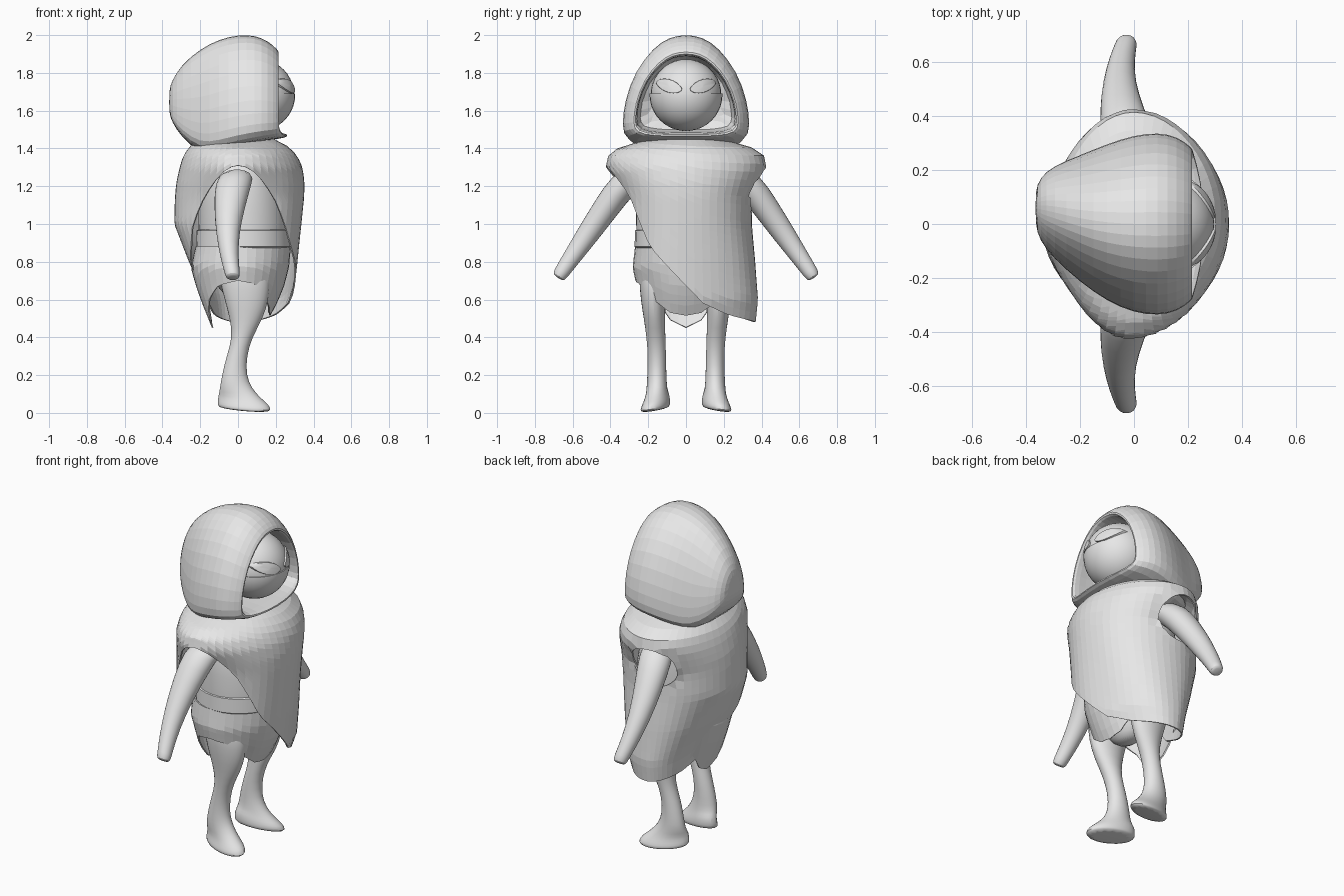
import bpy, bmesh, math
from mathutils import Vector

if "Cube" in bpy.data.objects:
    bpy.data.objects.remove(bpy.data.objects["Cube"])

grey = bpy.data.materials.new("light_grey")
grey.diffuse_color = (0.8, 0.8, 0.8, 1)
grey.use_nodes = True
grey.node_tree.nodes["Principled BSDF"].inputs["Base Color"].default_value = grey.diffuse_color
TAU = 2 * math.pi


def finish(name, bm, smooth=True):
    bmesh.ops.recalc_face_normals(bm, faces=bm.faces)
    me = bpy.data.meshes.new(name)
    bm.to_mesh(me)
    bm.free()
    me.materials.append(grey)
    ob = bpy.data.objects.new(name, me)
    bpy.context.collection.objects.link(ob)
    for o in bpy.context.selected_objects:
        o.select_set(False)
    ob.select_set(True)
    bpy.context.view_layer.objects.active = ob
    if smooth:
        bpy.ops.object.shade_smooth_by_angle(angle=math.radians(40))
    return ob


def loft(rings, caps=True):
    bm = bmesh.new()
    vs = [[bm.verts.new(p) for p in r] for r in rings]
    n = len(vs[0])
    for a, b in zip(vs, vs[1:]):
        for i in range(n):
            bm.faces.new((a[i], a[(i + 1) % n], b[(i + 1) % n], b[i]))
    if caps:
        bm.faces.new(vs[0])
        bm.faces.new(vs[-1])
    return bm


def subdivide(ob, levels=1):
    m = ob.modifiers.new("round", 'SUBSURF')
    m.levels = m.render_levels = levels


def lookup(table, key):
    """Linear lookup in rows sorted by their first value."""
    if key <= table[0][0]:
        return table[0][1:]
    for a, b in zip(table, table[1:]):
        if key <= b[0]:
            t = (key - a[0]) / (b[0] - a[0])
            return [p + (q - p) * t for p, q in zip(a[1:], b[1:])]
    return table[-1][1:]


def cloth(table, top, hem, cols, rows, fold=0.0):
    """Draped sheet: table rows are z, front, back, half width, shoulder flare."""
    rings = []
    for r in range(rows + 1):
        ring = []
        for c in range(cols):
            a = TAU * c / cols
            z = top + (hem(a) - top) * r / rows
            f, b, w, flare = lookup(table, z)
            k = 1 + fold * math.sin(5 * a + 4 * z) * r / rows
            ca, sa = math.cos(a), math.sin(a)
            bulge = flare * abs(sa) ** (1 if sa > 0 else 3)
            ring.append((k * ca * (f if ca > 0 else b), k * (w + bulge) * sa, z))
        rings.append(ring)
    return loft(rings, caps=False)


def thicken(ob):
    m = ob.modifiers.new("thickness", 'SOLIDIFY')
    m.thickness = 0.008
    m.offset = -1


# Hood: sections stacked from back to front, then turned in to a cavity
# (x, half width, low z, high z, lower lip, sideways shift)
half = [(0, 0), (.6, 0), (.96, .04), (1.01, .15), (.97, .39), (.8, .67),
        (.52, .88), (.26, .98), (0, 1.0)]
outline = half + [(-u, v) for u, v in half[-2:0:-1]]
sections = [(-.365, .06, 1.59, 1.71, 0, .06), (-.35, .115, 1.54, 1.76, 0, .055),
            (-.3, .17, 1.46, 1.845, 0, .045), (-.2, .235, 1.372, 1.93, 0, .02),
            (-.1, .292, 1.385, 1.982, 0, .005), (0, .33, 1.412, 2.005, 0, 0),
            (.09, .34, 1.43, 2.003, 0, 0), (.16, .325, 1.445, 1.972, 0, 0),
            (.212, .285, 1.455, 1.925, .05, 0), (.222, .268, 1.475, 1.90, .055, 0),
            (.19, .258, 1.485, 1.89, .03, 0), (.08, .26, 1.49, 1.89, 0, 0),
            (0, .24, 1.50, 1.87, 0, 0)]
hood = finish("hood", loft([[(x + lip * max(0, 1 - v * 5) * (1 - u * u), dy + w * u,
                              lo + (hi - lo) * v)
                             for u, v in outline] for x, w, lo, hi, lip, dy in sections]), False)
subdivide(hood)

# Head and the lower face mask
C, R = Vector((.11, 0, 1.685)), .187
bm = bmesh.new()
bmesh.ops.create_uvsphere(bm, u_segments=32, v_segments=20, radius=R)
bmesh.ops.translate(bm, verts=bm.verts, vec=C)
finish("head", bm)
bm = bmesh.new()
bmesh.ops.create_uvsphere(bm, u_segments=32, v_segments=20, radius=R + .006)
bmesh.ops.translate(bm, verts=bm.verts, vec=C)
bmesh.ops.bisect_plane(bm, geom=bm.verts[:] + bm.edges[:] + bm.faces[:], plane_co=(0, 0, 1.69),
                       plane_no=(0, 0, 1), clear_outer=True)
bmesh.ops.holes_fill(bm, edges=[e for e in bm.edges if e.is_boundary])
finish("face_mask", bm)

# Eyes: slanted almond plates lying on the head
for side, label in ((1, "left"), (-1, "right")):
    rings = []
    for k in (1, .97, .6, .04):
        ring = []
        for i in range(20):
            a = TAU * i / 20
            u, v = .07 * k * math.cos(a), .036 * k * math.sin(a) * abs(math.sin(a)) ** .3
            y, z = .09 + u, .046 + v + .25 * u
            r = R + (-.002 if k == 1 else .008)
            ring.append((C.x + math.sqrt(r * r - y * y - z * z), side * y, C.z + z))
        rings.append(ring)
    finish(label + "_eye", loft(rings))

# Torso and belt: stacked ellipses (z, centre x, radius x, radius y)
def ellipses(rows, n=28):
    return loft([[(cx + rx * math.cos(TAU * i / n), ry * math.sin(TAU * i / n), z)
                  for i in range(n)] for z, cx, rx, ry in rows])

subdivide(finish("torso", ellipses([
    (1.42, 0, .12, .13), (1.32, 0, .19, .24), (1.18, .02, .235, .27), (1.0, .03, .24, .265),
    (.85, .03, .24, .265), (.72, .03, .19, .225), (.63, .04, .11, .15), (.56, .05, .075, .1),
    (.53, .05, .03, .04)])))
finish("belt", ellipses([(.97, .03, .24, .26), (.965, .03, .25, .27), (.88, .03, .253, .272),
                         (.87, .03, .24, .26)]))

# Ragged skirt cloth under the belt
skirt_shape = [(.45, .13, .14, .24, 0), (.55, .19, .18, .24, 0), (.66, .24, .22, .255, 0),
               (.77, .27, .25, .28, 0), (.88, .28, .225, .27, 0)]
skirt_hem = [(0, .515), (20, .53), (45, .60), (65, .68), (90, .70), (118, .675),
             (140, .60), (160, .49), (180, .45)]
thicken(finish("skirt", cloth(
    skirt_shape, .88,
    lambda a: lookup(skirt_hem, abs((math.degrees(a) + 180) % 360 - 180))[0], 36, 7, .015), False))

# Poncho: hem falls diagonally from one shoulder to the opposite side
poncho_shape = [(.48, .24, .15, .37, 0), (.6, .29, .17, .385, 0), (.8, .315, .26, .37, 0),
                (1.0, .338, .335, .35, 0), (1.14, .352, .332, .35, .004),
                (1.22, .354, .325, .36, .03), (1.3, .342, .308, .375, .053),
                (1.36, .315, .29, .36, .055), (1.4, .28, .265, .32, .045),
                (1.43, .235, .235, .26, .01), (1.45, .19, .19, .19, 0)]
poncho_hem = [(-.42, 1.31), (-.38, 1.20), (-.3, 1.02), (-.22, .88), (-.05, .72),
              (.1, .58), (.25, .52), (.42, .48)]
bm = cloth(poncho_shape, 1.45, lambda a: lookup(poncho_hem, .42 * math.sin(a))[0], 52, 22, .015)


# Oval arm opening: remove faces, then pull the rim onto an ellipse
def oval(p):
    return Vector(((p.x + .03) / .14, (p.z - 1.18) / .125))

hole = [f for f in bm.faces if f.calc_center_median().y > .25 and oval(f.calc_center_median()).length < 1]
bmesh.ops.delete(bm, geom=hole, context='FACES')
for v in bm.verts:
    q = oval(v.co)
    if v.is_boundary and v.co.y > .25 and .6 < q.length < 1.4:
        q.normalize()
        v.co.x, v.co.z = -.03 + .14 * q.x, 1.18 + .125 * q.y
thicken(finish("poncho", bm, False))

# Arms (x, y, z, radius x, radius across) and legs (z, x min, x max, y min, y max)
arm = [(0, .24, 1.27, .09, .07), (-.025, .33, 1.215, .10, .08), (-.045, .42, 1.09, .084, .072),
       (-.056, .52, .945, .062, .062), (-.045, .61, .815, .048, .048), (-.03, .66, .742, .042, .042),
       (-.028, .674, .72, .038, .036), (-.028, .677, .714, .022, .02)]
leg = [(.78, -.11, .17, .07, .25), (.7, -.10, .175, .09, .25), (.6, -.075, .167, .105, .242),
       (.5, -.045, .135, .11, .225), (.4, -.03, .075, .108, .21), (.3, -.062, .047, .104, .203),
       (.2, -.087, .045, .103, .206), (.13, -.098, .075, .098, .210), (.08, -.105, .125, .09, .215),
       (.045, -.112, .17, .083, .228), (.02, -.112, .178, .083, .235), (.006, -.10, .165, .09, .23)]
N = 14
ang = [TAU * i / N for i in range(N)]


def leg_point(a, side, z, x0, x1, y0, y1):
    x = (x0 + x1) / 2 + (x1 - x0) / 2 * math.cos(a)
    y = (y0 + y1) / 2 + (y1 - y0) / 2 * math.sin(a)
    if z < .1:  # feet splay outward and slope down toward the toes
        y += .2 * (x - .01)
        z += .012 * (1 - math.cos(a)) + .010 * (1 - math.sin(a)) - .014
    return (x, side * y, z)


for side, label in ((1, "left"), (-1, "right")):
    subdivide(finish(label + "_arm", loft(
        [[(x + rx * math.cos(a), side * (y + .83 * rp * math.sin(a)), z + .55 * rp * math.sin(a))
          for a in ang] for x, y, z, rx, rp in arm])))
    subdivide(finish(label + "_leg", loft(
        [[leg_point(a, side, *row) for a in ang] for row in leg])))
